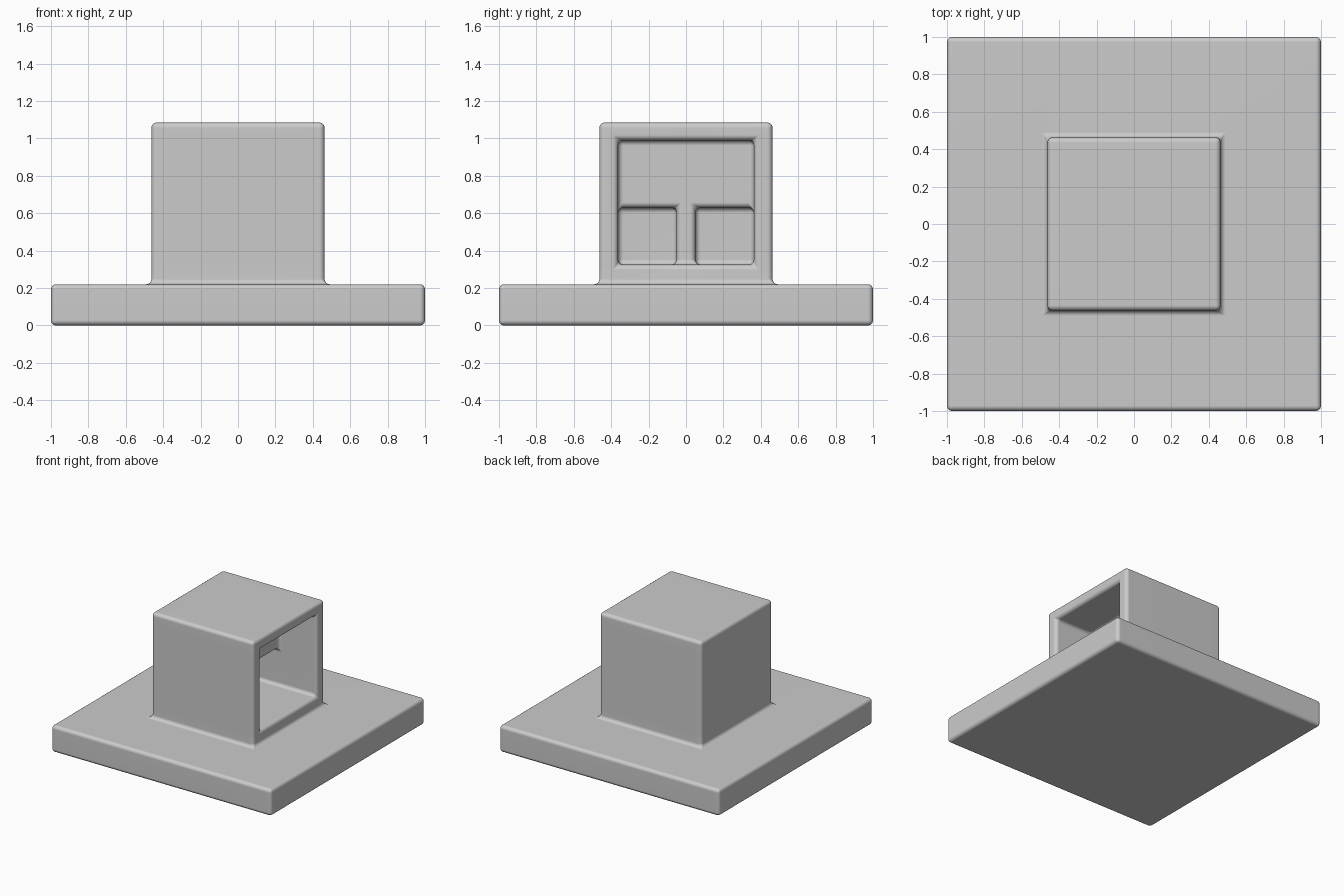
import bpy
import bmesh
from itertools import product

cube = bpy.data.objects.get("Cube")
if cube:
    bpy.data.objects.remove(cube, do_unlink=True)

# Grey material
grey = bpy.data.materials.new("light_grey")
grey.use_nodes = True
grey.diffuse_color = (0.6, 0.6, 0.6, 1)
grey.node_tree.nodes["Principled BSDF"].inputs["Base Color"].default_value = (0.6, 0.6, 0.6, 1)

# Planes that divide the block into cells
BASE, OUT, IN, POST = 1.0, 0.463, 0.363, 0.05
STEP, FLOOR, LEDGE, CEIL, TOP = 0.12, 0.325, 0.63, 0.99, 1.085
SLAB = 0.22
XS = [-BASE, -OUT, -IN, STEP, OUT, BASE]
YS = [-BASE, -OUT, -IN, -POST, POST, IN, OUT, BASE]
ZS = [0, SLAB, FLOOR, LEDGE, CEIL, TOP]
AXES = (XS, YS, ZS)


def solid(cell):
    """True where the cell lies in the slab or the hollowed box."""
    if any(not 0 <= i < len(a) - 1 for i, a in zip(cell, AXES)):
        return False
    x, y, z = ((a[i] + a[i + 1]) / 2 for i, a in zip(cell, AXES))
    if z < SLAB:
        return True                       # base slab
    if abs(x) > OUT or abs(y) > OUT:
        return False                      # open air round the box
    if abs(y) < IN and FLOOR < z < CEIL:
        if x > STEP:
            return False                  # main opening
        if x > -IN and z < LEDGE and abs(y) > POST:
            return False                  # two lower niches
    return True


# Skin the solid cells with shared vertices
bm = bmesh.new()
verts = {}


def vertex(key):
    if key not in verts:
        verts[key] = bm.verts.new([a[i] for i, a in zip(key, AXES)])
    return verts[key]


for cell in product(*(range(len(a) - 1) for a in AXES)):
    if not solid(cell):
        continue
    for axis, side in product(range(3), (0, 1)):
        neighbour = list(cell)
        neighbour[axis] += 2 * side - 1
        if solid(neighbour):
            continue
        u, v = (axis + 1) % 3, (axis + 2) % 3
        ring = []
        for du, dv in ((0, 0), (1, 0), (1, 1), (0, 1)):
            key = list(cell)
            key[axis] += side
            key[u] += du
            key[v] += dv
            ring.append(vertex(tuple(key)))
        bm.faces.new(ring if side else ring[::-1])

mesh = bpy.data.meshes.new("niche_box_on_slab")
bm.to_mesh(mesh)
bm.free()
mesh.materials.append(grey)
block = bpy.data.objects.new("niche_box_on_slab", mesh)
bpy.context.collection.objects.link(block)

# Rounded edges and fillets
bevel = block.modifiers.new("rounded_edges", 'BEVEL')
bevel.width = 0.028
bevel.segments = 4
bevel.limit_method = 'ANGLE'
for face in mesh.polygons:
    face.use_smooth = True
normals = block.modifiers.new("flat_face_normals", 'WEIGHTED_NORMAL')
normals.keep_sharp = True
